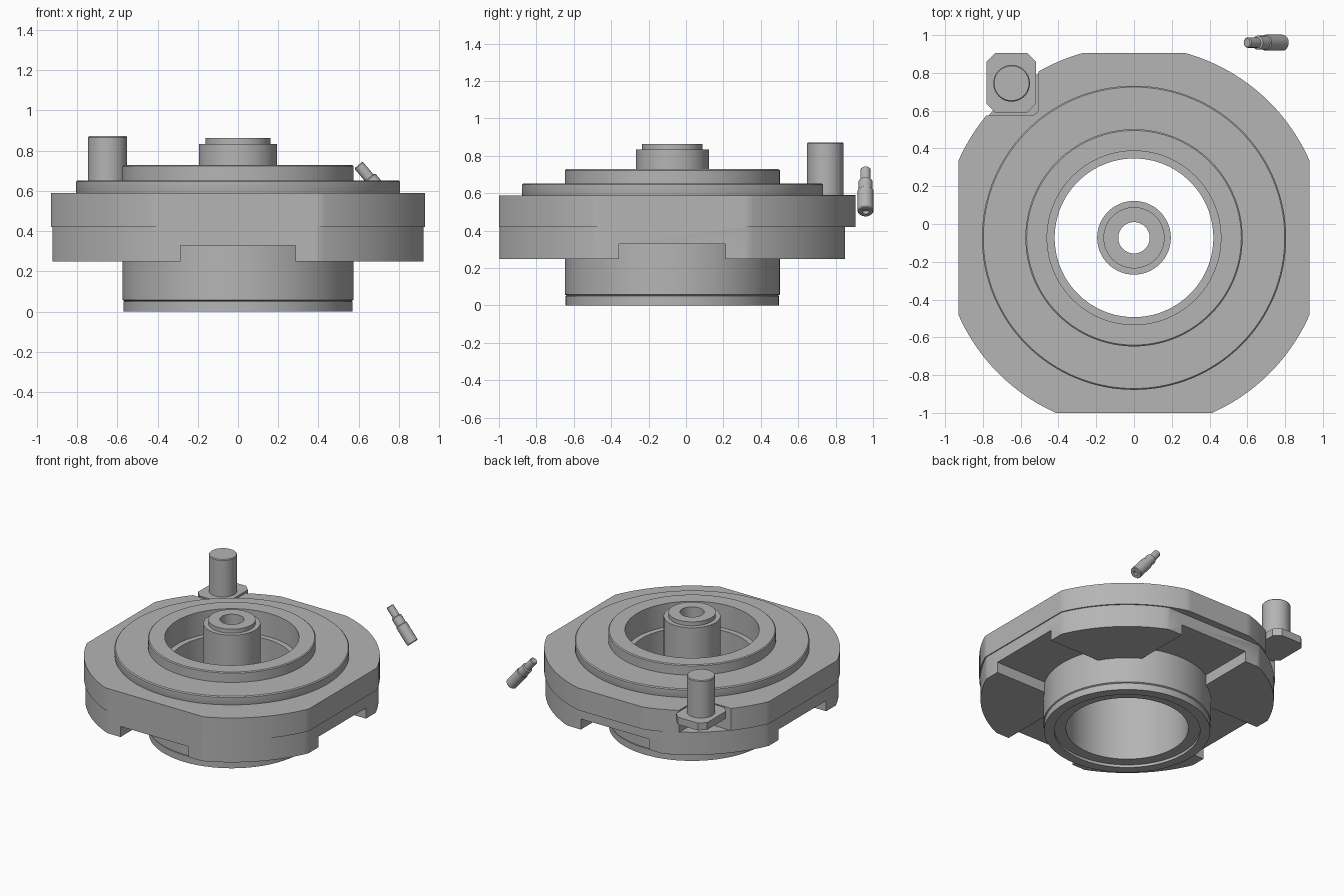
import bpy, bmesh, math
from mathutils import Vector

if "Cube" in bpy.data.objects:
    bpy.data.objects.remove(bpy.data.objects["Cube"], do_unlink=True)

CY = -0.073  # centre line of the flange

metal = bpy.data.materials.new("grey_metal")
metal.use_nodes = True
GREY = (0.46, 0.46, 0.46, 1)
metal.diffuse_color = GREY
metal.node_tree.nodes["Principled BSDF"].inputs["Base Color"].default_value = GREY


def add_object(name, bm):
    bmesh.ops.recalc_face_normals(bm, faces=bm.faces)
    mesh = bpy.data.meshes.new(name)
    bm.to_mesh(mesh)
    bm.free()
    mesh.materials.append(metal)
    ob = bpy.data.objects.new(name, mesh)
    bpy.context.collection.objects.link(ob)
    return ob


def lathe(name, profile, centre=(0, 0, 0), segments=96, closed=True):
    """Turn (radius, z) points about a vertical axis."""
    bm = bmesh.new()
    rings = []
    for r, z in profile:
        if r == 0:
            rings.append([bm.verts.new((0, 0, z))] * segments)
        else:
            turn = [2 * math.pi * i / segments for i in range(segments)]
            rings.append([bm.verts.new((r * math.cos(a), r * math.sin(a), z)) for a in turn])
    pairs = list(zip(rings, rings[1:]))
    if closed:
        pairs.append((rings[-1], rings[0]))
    for low, high in pairs:
        for i in range(segments):
            j = (i + 1) % segments
            corners = dict.fromkeys((low[i], low[j], high[j], high[i]))
            bm.faces.new(list(corners))
    ob = add_object(name, bm)
    ob.location = centre
    return ob


def box(name, low, high, bevel=0, segments=1):
    """Box between two corners, with its upright edges bevelled if asked."""
    bm = bmesh.new()
    bmesh.ops.create_cube(bm, size=1)
    for v in bm.verts:
        v.co = [(a + b) / 2 + c * (b - a) for a, b, c in zip(low, high, v.co)]
    if bevel:
        upright = [e for e in bm.edges if abs(e.verts[0].co.z - e.verts[1].co.z) > 0.001]
        bmesh.ops.bevel(bm, geom=upright, offset=bevel, segments=segments,
                        profile=0.5, affect='EDGES')
    return add_object(name, bm)


def cut(ob, tool, operation='DIFFERENCE'):
    tool.hide_render = True
    mod = ob.modifiers.new("cut", 'BOOLEAN')
    mod.object, mod.operation, mod.solver = tool, operation, 'EXACT'
    bpy.context.view_layer.objects.active = ob
    bpy.ops.object.modifier_apply(modifier=mod.name)
    bpy.data.objects.remove(tool, do_unlink=True)


def disc(name, radius, low, high):
    return lathe(name, [(0.5, low), (radius, low), (radius, high), (0.5, high)], (0, CY, 0), 128)


# Upper flange: round plate with four flats and a corner notch
upper = disc("upper_flange", 1.015, 0.42, 0.588)
cut(upper, box("flats", (-0.93, -1.0, 0.3), (0.93, 0.905, 0.7)), 'INTERSECT')
cut(upper, box("notch", (-1.2, 0.575, 0.3), (-0.505, 1.2, 0.7), 0.04, 4))

# Lower flange: slightly smaller, with crossed slots underneath
lower = disc("lower_flange", 1.006, 0.248, 0.42)
cut(lower, box("flats", (-0.923, -0.998, 0.1), (0.923, 0.85, 0.5)), 'INTERSECT')
SLOT = 0.285
cut(lower, box("slot_across", (-1.2, CY - SLOT, 0.1), (1.2, CY + SLOT, 0.328)))
cut(lower, box("slot_along", (-SLOT, -1.2, 0.1), (SLOT, 1.2, 0.328)))

# Stepped hub with the bore through it
hub = lathe("hub", [
    (0.50, 0), (0.57, 0), (0.57, 0.05), (0.565, 0.052), (0.575, 0.058), (0.575, 0.57),
    (0.797, 0.57), (0.805, 0.595), (0.805, 0.645), (0.798, 0.652), (0.575, 0.652),
    (0.575, 0.722), (0.568, 0.728), (0.46, 0.728), (0.46, 0.55), (0.42, 0.55),
    (0.42, 0.02), (0.50, 0.02)], (0, CY, 0), 128)

# Hollow bush standing in the bore
bush = lathe("centre_bush", [
    (0.083, 0.45), (0.195, 0.45), (0.195, 0.832), (0.162, 0.832),
    (0.162, 0.862), (0.083, 0.862)], (0, CY, 0), 64)

# Pin on its chamfered foot
foot = box("pin_foot", (-0.78, 0.59, 0.535), (-0.52, 0.905, 0.59), 0.045)
pin = lathe("pin", [
    (0, 0.58), (0.097, 0.58), (0.097, 0.866), (0.092, 0.872), (0, 0.872)],
    (-0.648, 0.745, 0), 48, closed=False)

# Small tilted plunger with a stepped nose
start, end = Vector((0.79, 0.96, 0.50)), Vector((0.597, 0.96, 0.73))
plunger = lathe("plunger", [
    (0, 0.02), (0.018, 0.02), (0.018, 0), (0.038, 0), (0.042, 0.005), (0.042, 0.145),
    (0.037, 0.15), (0.037, 0.21), (0.027, 0.215), (0.027, 0.293), (0.022, 0.298),
    (0, 0.298)], start, 32, closed=False)
plunger.rotation_euler = (end - start).to_track_quat('Z', 'Y').to_euler()

# Smooth the turned faces, keep the edges crisp
bpy.ops.object.select_all(action='DESELECT')
for ob in (upper, lower, hub, bush, pin, plunger):
    ob.select_set(True)
bpy.context.view_layer.objects.active = hub
bpy.ops.object.shade_smooth_by_angle(angle=math.radians(25))
